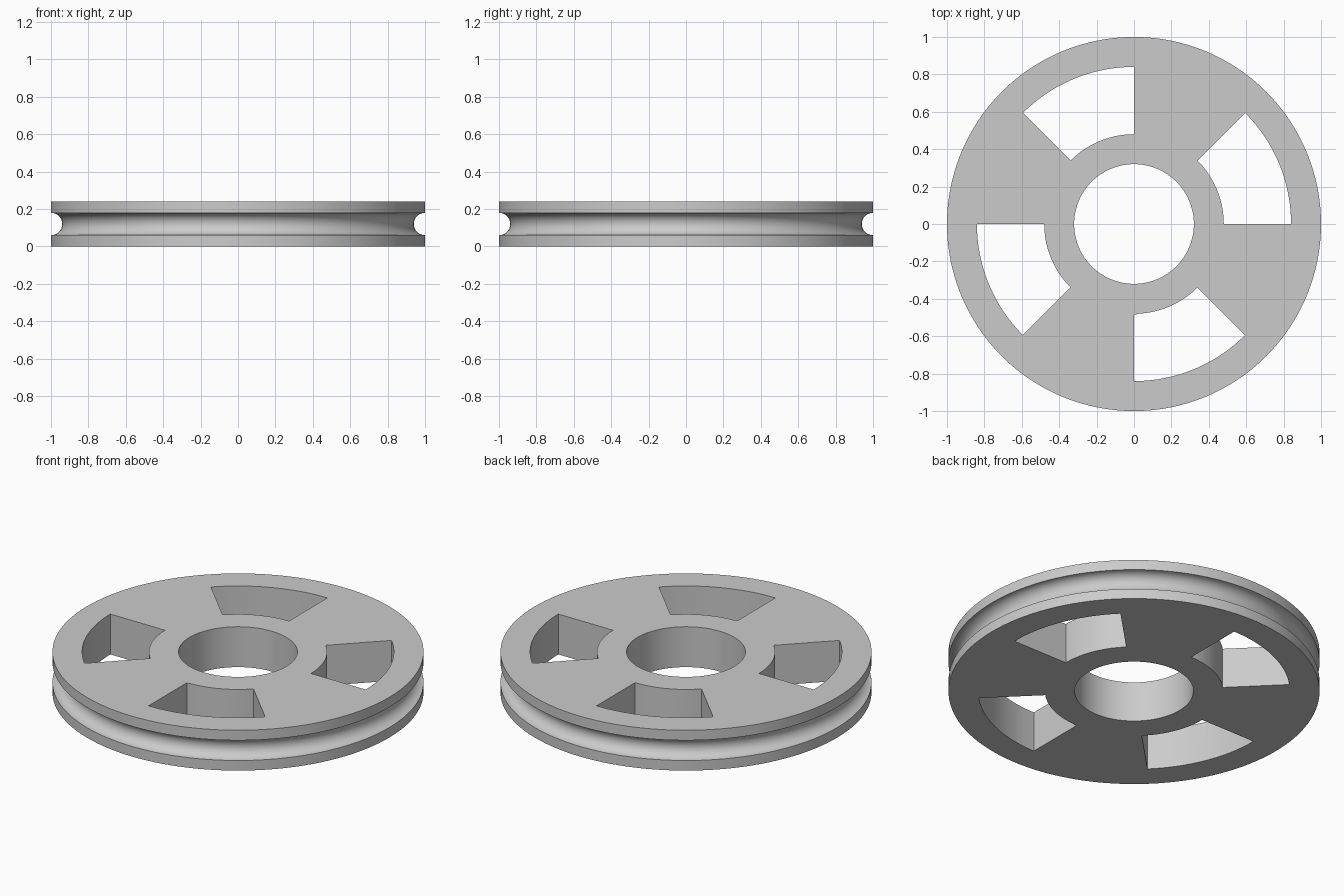
import bpy
import bmesh
from math import sin, cos, pi, radians

HEIGHT, RIM, BORE = 0.24, 1.0, 0.32
GROOVE = 0.06
WINDOW_IN, WINDOW_OUT = 0.48, 0.84
SEGMENTS = 128

cube = bpy.data.objects.get("Cube")
if cube:
    bpy.data.objects.remove(cube, do_unlink=True)

grey = bpy.data.materials.new("plain grey")
grey.use_nodes = True
colour = (0.6, 0.6, 0.6, 1.0)
grey.diffuse_color = colour
grey.node_tree.nodes["Principled BSDF"].inputs["Base Color"].default_value = colour


def make_object(name, bm):
    bmesh.ops.recalc_face_normals(bm, faces=bm.faces[:])
    mesh = bpy.data.meshes.new(name)
    bm.to_mesh(mesh)
    bm.free()
    mesh.materials.append(grey)
    obj = bpy.data.objects.new(name, mesh)
    bpy.context.scene.collection.objects.link(obj)
    return obj


def lathe(bm, profile, segments):
    """Turn a closed (radius, z) profile about the z axis."""
    rings = []
    for i in range(segments):
        a = 2 * pi * i / segments
        rings.append([bm.verts.new((r * cos(a), r * sin(a), z)) for r, z in profile])
    n = len(profile)
    for i in range(segments):
        here, there = rings[i], rings[(i + 1) % segments]
        for j in range(n):
            k = (j + 1) % n
            bm.faces.new((here[j], there[j], there[k], here[k]))


def sector(bm, start, sweep, steps=16):
    """Add a ring-sector prism that passes right through the wheel."""
    angles = [start + sweep * i / steps for i in range(steps + 1)]
    outline = [(WINDOW_OUT * cos(a), WINDOW_OUT * sin(a)) for a in angles]
    outline += [(WINDOW_IN * cos(a), WINDOW_IN * sin(a)) for a in reversed(angles)]
    face = bm.faces.new([bm.verts.new((x, y, -0.1)) for x, y in outline])
    top = bmesh.ops.extrude_face_region(bm, geom=[face])["geom"]
    verts = [v for v in top if isinstance(v, bmesh.types.BMVert)]
    bmesh.ops.translate(bm, verts=verts, vec=(0, 0, HEIGHT + 0.2))


# Wheel body with a half-round belt groove in the rim
groove = [(RIM - GROOVE * sin(pi * i / 16), HEIGHT / 2 - GROOVE * cos(pi * i / 16))
          for i in range(17)]
profile = [(BORE, 0), (RIM, 0)] + groove + [(RIM, HEIGHT), (BORE, HEIGHT)]
bm = bmesh.new()
lathe(bm, profile, SEGMENTS)
wheel = make_object("pulley_wheel", bm)

# Four windows between the spokes
bm = bmesh.new()
for quarter in range(4):
    sector(bm, quarter * pi / 2, pi / 4)
cutter = make_object("window_cutter", bm)
cutter.hide_render = True

cut = wheel.modifiers.new("windows", "BOOLEAN")
cut.operation = "DIFFERENCE"
cut.solver = "EXACT"
cut.object = cutter
bpy.context.view_layer.objects.active = wheel
wheel.select_set(True)
cutter.select_set(False)
bpy.ops.object.modifier_apply(modifier=cut.name)
bpy.data.objects.remove(cutter, do_unlink=True)

# Smooth curved walls, crisp edges
bpy.ops.object.shade_smooth_by_angle(angle=radians(30))
